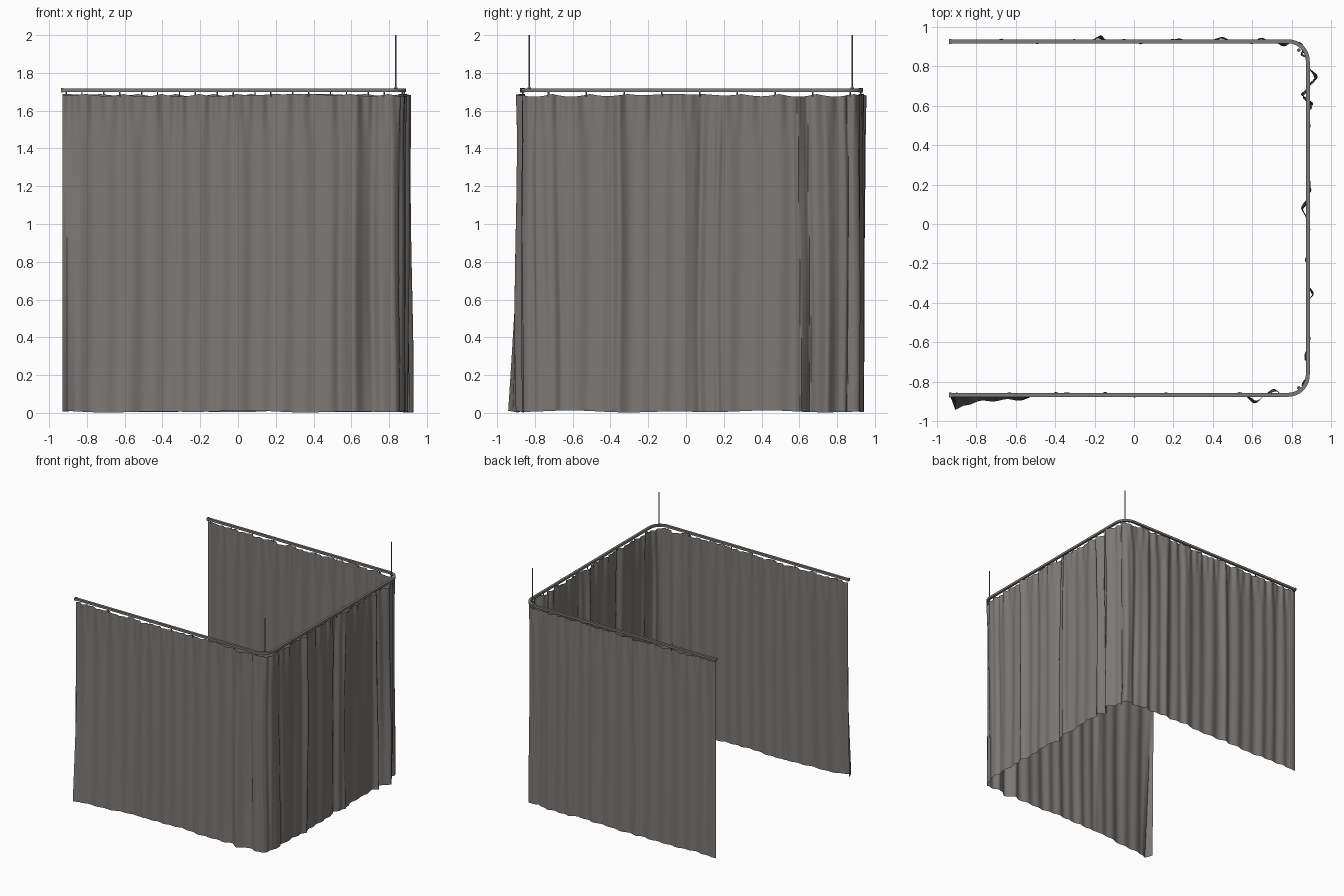
import bpy, bmesh, math
from mathutils import Vector

if "Cube" in bpy.data.objects:
    bpy.data.objects.remove(bpy.data.objects["Cube"])


def material(name, rgb):
    m = bpy.data.materials.new(name)
    m.diffuse_color = (*rgb, 1)
    m.use_nodes = True
    m.node_tree.nodes["Principled BSDF"].inputs["Base Color"].default_value = m.diffuse_color
    return m


FABRIC = material("warm grey fabric", (0.20, 0.187, 0.178))
METAL = material("grey metal", (0.20, 0.20, 0.19))

# U-shaped plan: back run, corner, right run, corner, front run
X0, XC, R = -0.93, 0.78, 0.10
YB, YF = 0.925, -0.865
L1 = XC - X0
ARC = R * math.pi / 2
L2 = (YB - R) - (YF + R)
S2, S3 = L1 + ARC, L1 + ARC + L2
S4 = S3 + ARC
TOTAL = S4 + L1


def track(s):
    """Point and outward normal at distance s along the rail."""
    if s < L1:
        return Vector((X0 + s, YB, 0)), Vector((0, 1, 0))
    if s < S2:
        a = math.pi / 2 - (s - L1) / R
        n = Vector((math.cos(a), math.sin(a), 0))
        return Vector((XC, YB - R, 0)) + n * R, n
    if s < S3:
        return Vector((XC + R, YB - R - (s - S2), 0)), Vector((1, 0, 0))
    if s < S4:
        a = -(s - S3) / R
        n = Vector((math.cos(a), math.sin(a), 0))
        return Vector((XC, YF + R, 0)) + n * R, n
    return Vector((XC - (s - S4), YF, 0)), Vector((0, -1, 0))


def back(x):
    return x - X0


def right(y):
    return S2 + YB - R - y


def front(x):
    return S4 + XC - x


def finish(name, bm, mat, smooth=None):
    bmesh.ops.recalc_face_normals(bm, faces=bm.faces)
    me = bpy.data.meshes.new(name)
    bm.to_mesh(me)
    bm.free()
    me.materials.append(mat)
    ob = bpy.data.objects.new(name, me)
    bpy.context.collection.objects.link(ob)
    if smooth:
        bpy.context.view_layer.objects.active = ob
        ob.select_set(True)
        bpy.ops.object.shade_smooth_by_angle(angle=math.radians(smooth))
        ob.select_set(False)
    return ob


def rod(bm, x, y, z0, z1, r, sides=8):
    res = bmesh.ops.create_cone(bm, cap_ends=True, segments=sides,
                                radius1=r, radius2=r, depth=z1 - z0)
    bmesh.ops.translate(bm, verts=res["verts"], vec=(x, y, (z0 + z1) / 2))


# Large folds: (distance along track, outward offset, half width)
FOLDS = [
    (back(-0.18), 0.022, 0.04), (back(0.24), 0.012, 0.03), (back(0.45), 0.016, 0.04),
    (back(0.64), 0.016, 0.035), (back(0.76), -0.035, 0.035),
    (L1 + 0.06, 0.018, 0.025), (L1 + 0.115, -0.03, 0.02),
    (right(0.74), 0.042, 0.04), (right(0.65), -0.036, 0.022), (right(0.60), 0.028, 0.02),
    (right(0.17), 0.022, 0.022), (right(0.08), -0.034, 0.03), (right(-0.36), 0.022, 0.03),
    (right(-0.67), -0.022, 0.03), (right(-0.75), 0.012, 0.025),
    (S3 + 0.05, -0.022, 0.025), (S3 + 0.11, 0.012, 0.022), (front(0.72), -0.028, 0.035),
    (front(0.62), 0.040, 0.05), (front(0.54), -0.012, 0.03), (front(-0.33), -0.012, 0.03),
]


def flare(x):
    """Kicked-out hem at the free end of the front run."""
    if x > -0.86:
        return 0.045 * max(0, (-0.35 - x) / 0.51)
    if x > -0.905:
        return 0.045 + 0.035 * (-0.86 - x) / 0.045
    return max(0.012, 0.08 - 0.068 * (-0.905 - x) / 0.025)


def curtain_point(s, t):
    p, n = track(s)
    z_low = 0.007 + 0.006 * math.sin(s * 9.0) * math.sin(s * 3.1 + 1)
    hook = abs(math.sin(math.pi * s / 0.20))
    z_top = 1.688 - 0.014 * hook * abs(math.sin(s * 2.3))
    z = z_low + (z_top - z_low) * t
    # shallow running pleats, with fine gathers near the heading
    off = 0.0055 * math.sin(s * 52 + 1.4 * math.sin(s * 4.3) + 0.5 * math.sin(t * 3))
    off += 0.004 * math.sin(s * 23 + 1.2 * t)
    off += 0.006 * max(0, t - 0.85) / 0.15 * math.sin(s * 95 + 2 * math.sin(s * 7))
    off *= min(1, s / 0.08)
    for c, a, w in FOLDS:
        d = (s - c - 0.008 * math.sin(t * 4 + c * 5)) / w
        if abs(d) < 3:
            off += a * math.exp(-d * d * 1.6) * (0.82 + 0.18 * math.cos(t * 5 + c * 3))
    if s > S4:
        off += flare(p.x) * max(0, 1 - z / 1.55) ** 1.2
    p = p + n * off
    p.z = z
    return p


# Curtain: one pleated sheet hung round the track
NS, NT = 640, 28
bm = bmesh.new()
grid = [[bm.verts.new(curtain_point(TOTAL * i / NS, j / NT)) for j in range(NT + 1)]
        for i in range(NS + 1)]
for i in range(NS):
    for j in range(NT):
        bm.faces.new((grid[i][j], grid[i + 1][j], grid[i + 1][j + 1], grid[i][j + 1]))
finish("curtain", bm, FABRIC, 50)

# Rail: rectangular bar swept round the corners
stations = [0, L1 - 0.001]
stations += [L1 + ARC * k / 10 for k in range(1, 10)] + [S2, S3 - 0.001]
stations += [S3 + ARC * k / 10 for k in range(1, 10)] + [S4, TOTAL]
bm = bmesh.new()
rings = []
for s in stations:
    p, n = track(s)
    rings.append([bm.verts.new(p + n * w + Vector((0, 0, z)))
                  for w, z in ((-0.010, 1.699), (0.010, 1.699), (0.010, 1.717), (-0.010, 1.717))])
for a, b in zip(rings, rings[1:]):
    for k in range(4):
        bm.faces.new((a[k], a[(k + 1) % 4], b[(k + 1) % 4], b[k]))
bm.faces.new(rings[0])
bm.faces.new(rings[-1])
finish("rail", bm, METAL, 30)

# Rail end caps
bm = bmesh.new()
for y in (YB, YF):
    res = bmesh.ops.create_cube(bm, size=1)
    bmesh.ops.scale(bm, verts=res["verts"], vec=(0.012, 0.025, 0.023))
    bmesh.ops.translate(bm, verts=res["verts"], vec=(X0, y, 1.708))
finish("rail_end_caps", bm, METAL)

# Hooks between rail and curtain heading
bm = bmesh.new()
for k in range(27):
    p, n = track(min(0.02 + k * 0.20, TOTAL - 0.02))
    rod(bm, p.x, p.y, 1.675, 1.702, 0.004, 6)
finish("curtain_hooks", bm, METAL)

# Ceiling hangers at the two corners
for name, y in (("front_hanger", -0.83), ("back_hanger", 0.88)):
    bm = bmesh.new()
    rod(bm, 0.835, y, 1.70, 2.0, 0.004, 10)
    rod(bm, 0.835, y, 1.715, 1.722, 0.009, 10)
    finish(name, bm, METAL, 40)
